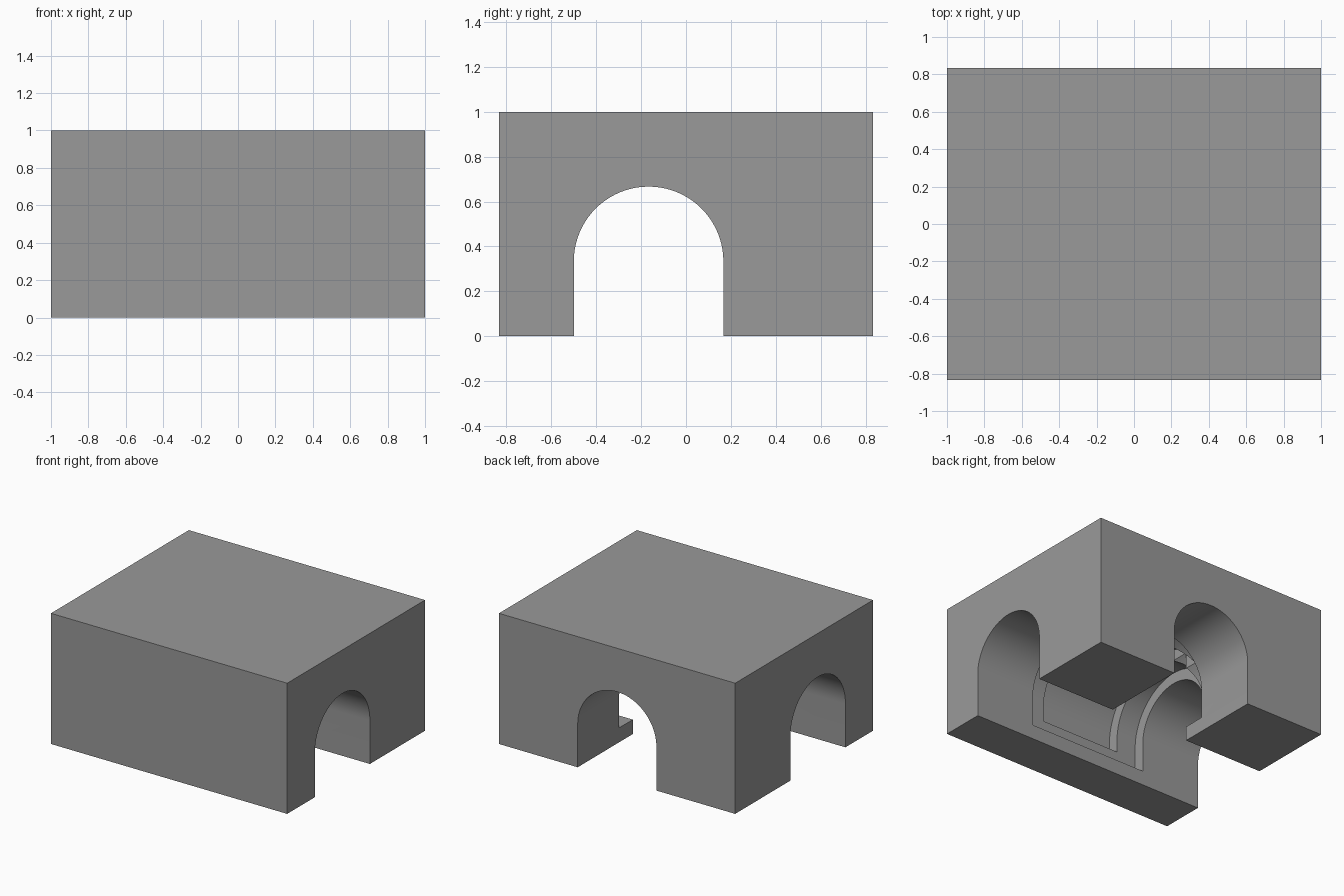
import bpy
import math
from mathutils import Matrix

default = bpy.data.objects.get("Cube")
if default:
    bpy.data.objects.remove(default)

WIDTH, DEPTH, HEIGHT = 2.0, 5 / 3, 1.0
RADIUS = 1 / 3          # tunnel half width
SPRING = 1 / 3          # height where the arch begins
AXIS_Y = -1 / 6         # centre line of the main tunnel
STEP = 1 / 12           # depth of each vault step
SEGMENTS = 40

grey = bpy.data.materials.new("stone_grey")
grey.use_nodes = True
colour = (0.32, 0.32, 0.32, 1)
grey.diffuse_color = colour
grey.node_tree.nodes["Principled BSDF"].inputs["Base Color"].default_value = colour


def arch_cutter(name, radius, floor, start, end, along_y=False):
    """Arched prism running along x, or along y for the branch."""
    profile = [(radius, floor)]
    for i in range(SEGMENTS + 1):
        a = math.pi * i / SEGMENTS
        profile.append((radius * math.cos(a), SPRING + radius * math.sin(a)))
    profile.append((-radius, floor))
    n = len(profile)
    verts = [(t, s, z) for t in (start, end) for s, z in profile]
    faces = [tuple(reversed(range(n))), tuple(range(n, 2 * n))]
    faces += [(i, (i + 1) % n, n + (i + 1) % n, n + i) for i in range(n)]
    mesh = bpy.data.meshes.new(name)
    mesh.from_pydata(verts, [], faces)
    if along_y:
        mesh.transform(Matrix.Rotation(math.pi / 2, 4, "Z"))
    mesh.transform(Matrix.Translation((0, AXIS_Y, 0)))
    cutter = bpy.data.objects.new(name, mesh)
    bpy.context.collection.objects.link(cutter)
    cutter.hide_render = True
    return cutter


# Solid block
bpy.ops.mesh.primitive_cube_add(size=1, location=(0, 0, HEIGHT / 2))
block = bpy.context.object
block.name = "tunnel_block"
block.scale = (WIDTH, DEPTH, HEIGHT)
bpy.ops.object.transform_apply(location=True, scale=True)
block.data.materials.append(grey)

# Through tunnel, branch to the back, and the stepped vault at the junction
cutters = [
    arch_cutter("main_tunnel", RADIUS, -0.2, -1.2, 1.2),
    arch_cutter("branch_tunnel", RADIUS, -0.2, 0, 1.2, True),
    arch_cutter("main_lower_step", RADIUS + STEP, 0.11, -0.5, 0.5),
    arch_cutter("branch_lower_step", RADIUS + STEP, 0.111, 0, 0.501, True),
    arch_cutter("main_upper_step", RADIUS + 2 * STEP, 0.24, -0.335, 0.335),
    arch_cutter("branch_upper_step", RADIUS + 2 * STEP, 0.241, 0, 0.332, True),
]
for cutter in cutters:
    cut = block.modifiers.new(cutter.name, "BOOLEAN")
    cut.operation = "DIFFERENCE"
    cut.solver = "EXACT"
    cut.object = cutter
    bpy.ops.object.modifier_apply(modifier=cut.name)
    bpy.data.objects.remove(cutter)

bpy.ops.object.shade_smooth_by_angle(angle=math.radians(25))
